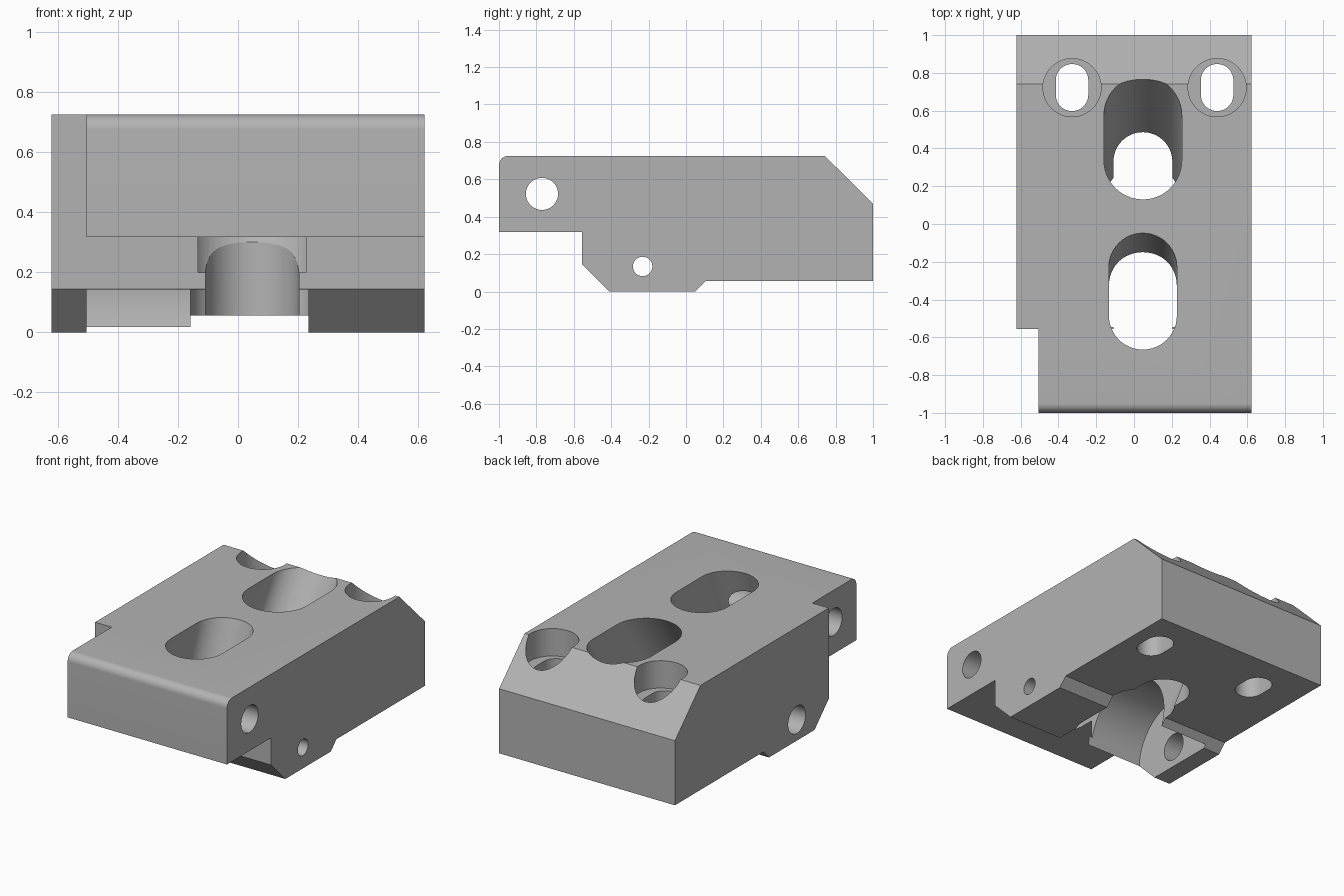
import bpy, bmesh, math
from mathutils import Vector

cube = bpy.data.objects.get("Cube")
if cube:
    bpy.data.objects.remove(cube, do_unlink=True)

grey = bpy.data.materials.new("machined grey")
grey.use_nodes = True
grey.diffuse_color = (0.45, 0.45, 0.45, 1)
grey.node_tree.nodes["Principled BSDF"].inputs["Base Color"].default_value = grey.diffuse_color


def prism(name, outline, start, end, axis, lean=0.0):
    """Extrude a 2D outline along x (outline is y, z) or z (outline is x, y).
    Lean slides a z prism along y per unit of height."""
    def place(p, t):
        if axis == "x":
            return Vector((t, p[0], p[1]))
        return Vector((p[0], p[1] + lean * (t - TOP), t))
    bm = bmesh.new()
    low = [bm.verts.new(place(p, start)) for p in outline]
    high = [bm.verts.new(place(p, end)) for p in outline]
    bm.faces.new(low)
    bm.faces.new(high)
    n = len(outline)
    for i in range(n):
        j = (i + 1) % n
        bm.faces.new((low[i], low[j], high[j], high[i]))
    bmesh.ops.recalc_face_normals(bm, faces=bm.faces)
    mesh = bpy.data.meshes.new(name)
    bm.to_mesh(mesh)
    bm.free()
    mesh.materials.append(grey)
    obj = bpy.data.objects.new(name, mesh)
    bpy.context.scene.collection.objects.link(obj)
    return obj


def arc(cx, cy, r, a0, a1, steps):
    return [(cx + r * math.cos(math.radians(a0 + (a1 - a0) * i / steps)),
             cy + r * math.sin(math.radians(a0 + (a1 - a0) * i / steps)))
            for i in range(steps + 1)]


def circle(cx, cy, r, steps=48):
    return arc(cx, cy, r, 0, 360, steps)[:-1]


def slot(cx, y0, y1, r):
    return arc(cx, y1 - r, r, 0, 180, 24) + arc(cx, y0 + r, r, 180, 360, 24)


def rect(x0, x1, y0, y1):
    return [(x0, y0), (x1, y0), (x1, y1), (x0, y1)]


TOP, HALF, MID = 0.725, 0.622, 0.047

# Main block: side profile with stepped foot, rear bevel and rounded front edge
profile = [(-1, 0.318), (-0.555, 0.318), (-0.555, 0.145), (-0.41, 0), (0.05, 0),
           (0.105, 0.057), (1, 0.057), (1, 0.47), (0.742, TOP)]
profile += arc(-0.95, TOP - 0.05, 0.05, 90, 180, 10)
body = prism("clamp_block", profile, -HALF, HALF, "x")

cutters = [
    # Front corner notch
    prism("corner_notch", rect(-0.8, -0.505, -1.2, -0.555), -0.2, 1, "z"),
    # Round lever cavity inside the foot
    prism("lever_cavity", circle(-0.232, 0.134, 0.321, 96), -0.505, 0.235, "x"),
    # Channel under the block with a rounded rear end
    prism("lower_channel", arc(MID, 0.33, 0.156, 0, 180, 32)
          + [(MID - 0.156, -0.8), (MID + 0.156, -0.8)], -0.2, 0.314, "z"),
    # Leaning slots through the top
    prism("rear_slot", slot(MID, 0.13, 0.783, 0.206), -0.1, 1, "z", 0.7),
    prism("front_slot", slot(MID, -0.665, -0.048, 0.18), 0.2, 1, "z", 0.36),
    # Cross holes
    prism("cross_hole", circle(-0.77, 0.522, 0.086), -1, 1, "x"),
    prism("pin_hole", circle(-0.232, 0.134, 0.052), 0, 1, "x"),
    prism("pin_hole_wide", circle(-0.232, 0.134, 0.088), -1, -0.3, "x"),
]
# Counterbored bolt slots
for x in (-0.328, 0.44):
    cutters.append(prism("counterbore", circle(x, 0.722, 0.154), 0.55, 1, "z"))
    cutters.append(prism("bolt_slot", slot(x, 0.598, 0.847, 0.086), -0.1, 0.8, "z"))

for c in cutters:
    c.hide_render = True
    mod = body.modifiers.new(c.name, "BOOLEAN")
    mod.operation = "DIFFERENCE"
    mod.solver = "EXACT"
    mod.object = c

# Bake the cuts and drop the cutters
bpy.context.view_layer.update()
graph = bpy.context.evaluated_depsgraph_get()
result = bpy.data.meshes.new_from_object(body.evaluated_get(graph))
body.modifiers.clear()
body.data = result
for c in cutters:
    bpy.data.objects.remove(c, do_unlink=True)

for o in bpy.context.selected_objects:
    o.select_set(False)
body.select_set(True)
bpy.context.view_layer.objects.active = body
bpy.ops.object.shade_smooth_by_angle(angle=math.radians(25))
